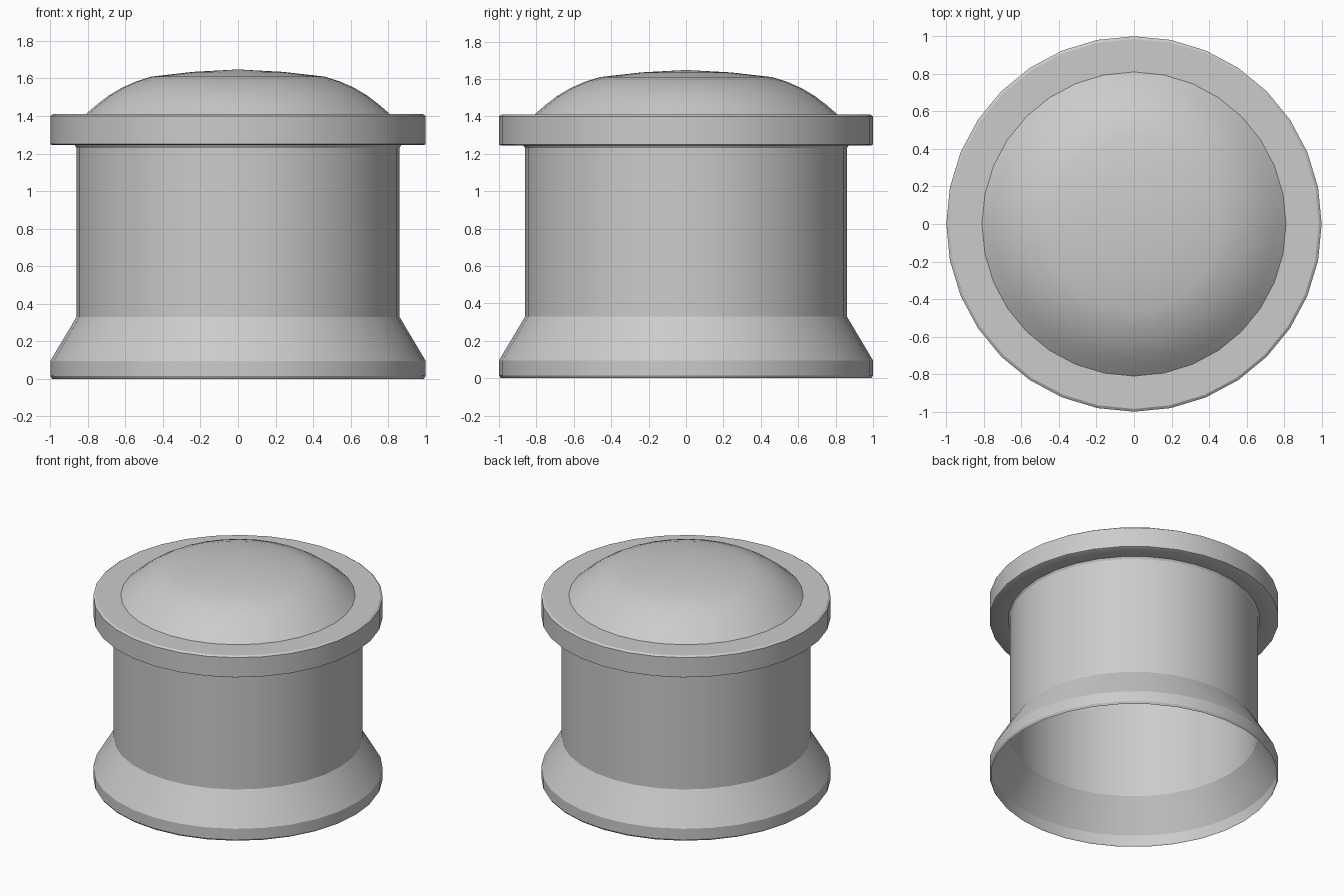
import bpy, bmesh, math

if "Cube" in bpy.data.objects:
    bpy.data.objects.remove(bpy.data.objects["Cube"])

SEGMENTS = 32


def lathe(name, profile):
    """Revolve (radius, height) points, listed bottom to top, around z."""
    bm = bmesh.new()
    rings = []
    for r, z in profile:
        count = SEGMENTS if r > 0 else 1
        rings.append([bm.verts.new((r * math.cos(math.tau * i / SEGMENTS),
                                    r * math.sin(math.tau * i / SEGMENTS), z))
                      for i in range(count)])
    for low, high in zip(rings, rings[1:]):
        for i in range(SEGMENTS):
            j = (i + 1) % SEGMENTS
            if len(high) == 1:
                bm.faces.new((low[i], low[j], high[0]))
            else:
                bm.faces.new((low[i], low[j], high[j], high[i]))
    mesh = bpy.data.meshes.new(name)
    bm.to_mesh(mesh)
    bm.free()
    obj = bpy.data.objects.new(name, mesh)
    bpy.context.collection.objects.link(obj)
    bpy.ops.object.select_all(action='DESELECT')
    obj.select_set(True)
    bpy.context.view_layer.objects.active = obj
    bpy.ops.object.shade_smooth_by_angle(angle=math.radians(30))
    return obj


# Open-bottomed thin shell: foot rim, flare, straight wall, lip and dome
lathe("domed_cap", [
    (0.99, 0), (1.0, 0.015), (1.0, 0.095),                    # foot rim
    (0.86, 0.33), (0.86, 1.23),                               # flare and wall
    (0.87, 1.245), (0.99, 1.245), (1.0, 1.25),                # lip underside
    (1.0, 1.40), (0.985, 1.41), (0.81, 1.41),                 # lip side and top
    (0.75, 1.462), (0.69, 1.508), (0.62, 1.55),               # dome shoulder
    (0.54, 1.585), (0.46, 1.61), (0.24, 1.635), (0, 1.648),   # dome crown
])
